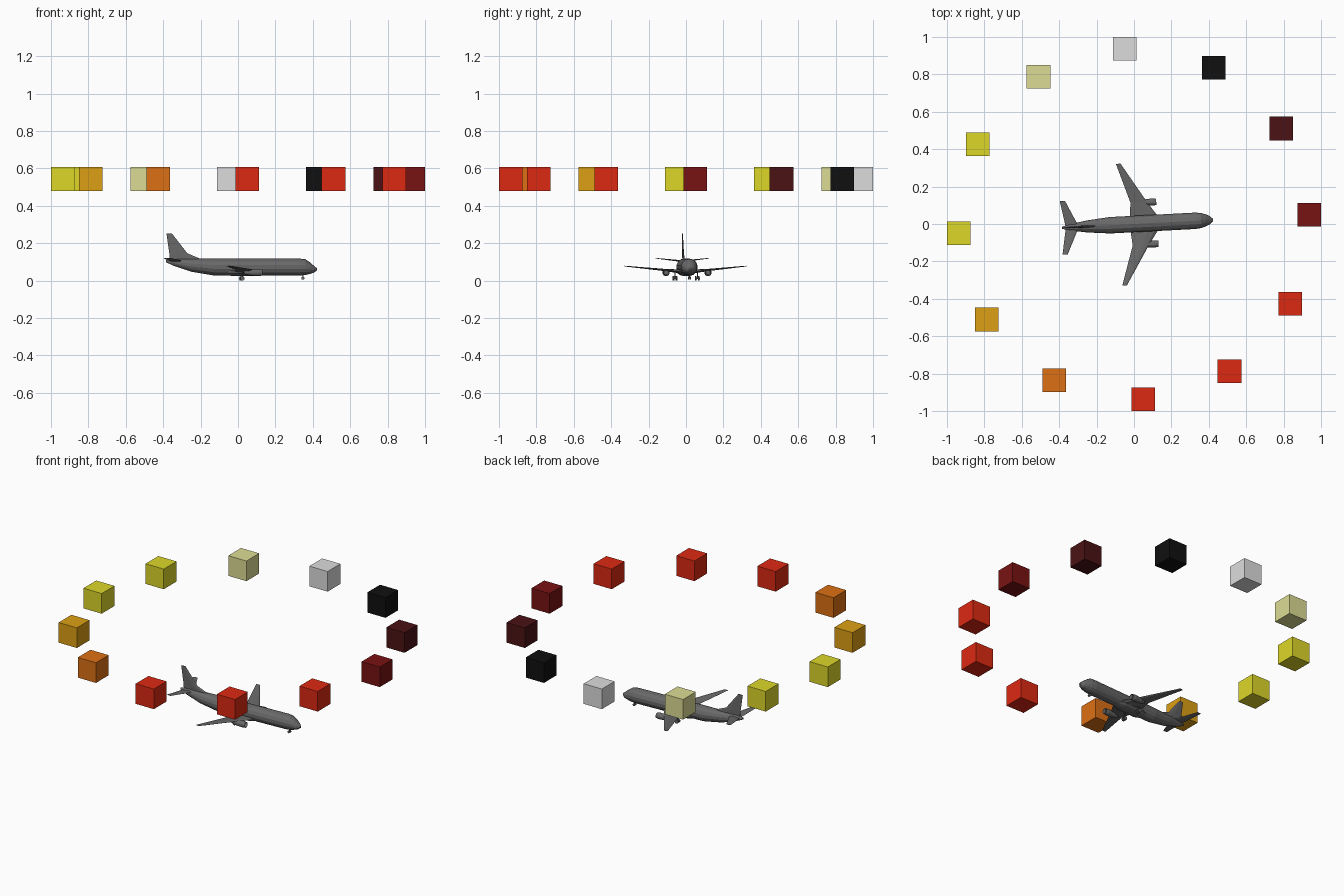
import bpy
import bmesh
import math
from mathutils import Matrix, Vector

if "Cube" in bpy.data.objects:
    bpy.data.objects.remove(bpy.data.objects["Cube"])

TURN = Matrix.Rotation(math.radians(3), 4, "Z")


def material(name, colour):
    mat = bpy.data.materials.new(name)
    mat.use_nodes = True
    rgba = (*colour, 1)
    mat.diffuse_color = rgba
    mat.node_tree.nodes["Principled BSDF"].inputs["Base Color"].default_value = rgba
    return mat


GREY = material("aircraft grey", (0.14, 0.14, 0.14))
WHITE = material("soft white", (0.72, 0.72, 0.72))
PALE = material("pale yellow", (0.72, 0.72, 0.30))
YELLOW = material("yellow", (0.72, 0.68, 0.022))
GOLD = material("gold", (0.72, 0.35, 0.007))
ORANGE = material("orange", (0.72, 0.16, 0.007))
RED = material("red", (0.72, 0.022, 0.006))
DARK_RED = material("dark red", (0.19, 0.006, 0.006))
MAROON = material("maroon", (0.07, 0.006, 0.007))
BLACK = material("black", (0.005, 0.005, 0.005))


def finish(name, bm, mat):
    bmesh.ops.recalc_face_normals(bm, faces=bm.faces)
    mesh = bpy.data.meshes.new(name)
    bm.to_mesh(mesh)
    bm.free()
    mesh.materials.append(mat)
    obj = bpy.data.objects.new(name, mesh)
    bpy.context.collection.objects.link(obj)
    return obj


def loft(name, rings):
    """Skin a row of equal rings, cap both ends, and turn to the flight heading."""
    bm = bmesh.new()
    rows = [[bm.verts.new(TURN @ Vector(p)) for p in ring] for ring in rings]
    for a, b in zip(rows, rows[1:]):
        for i in range(len(a)):
            j = (i + 1) % len(a)
            bm.faces.new((a[i], a[j], b[j], b[i]))
    bm.faces.new(rows[0])
    bm.faces.new(rows[-1])
    return finish(name, bm, GREY)


def body(name, stations, y=0, sides=12):
    """Round body along x from (x, bottom, top, half width) stations."""
    rings = []
    for x, low, high, half in stations:
        angles = [2 * math.pi * (i + 0.5) / sides for i in range(sides)]
        rings.append([(x, y + half * math.cos(a),
                       (low + high) / 2 + (high - low) / 2 * math.sin(a)) for a in angles])
    return loft(name, rings)


def blade(name, sections, upright=False):
    """Wing or fin from (lead x, trail x, span, height, thickness) sections."""
    rings = []
    for lead, trail, span, height, thick in sections:
        ring = []
        for along, side in ((0, 0), (0.12, 0.4), (0.4, 0.5), (1, 0.05),
                            (1, -0.05), (0.4, -0.5), (0.12, -0.4)):
            x = lead + (trail - lead) * along
            if upright:
                ring.append((x, side * thick, height))
            else:
                ring.append((x, span, height + side * thick))
        rings.append(ring)
    return loft(name, rings)


def rod(name, start, end, radius, sides=10):
    start, end = Vector(start), Vector(end)
    axis = end - start
    bm = bmesh.new()
    bmesh.ops.create_cone(bm, cap_ends=True, segments=sides, radius1=radius,
                          radius2=radius, depth=axis.length)
    spin = axis.to_track_quat("Z", "Y").to_matrix().to_4x4()
    bm.transform(TURN @ Matrix.Translation((start + end) / 2) @ spin)
    return finish(name, bm, GREY)


# Ring of coloured cubes
RING = [DARK_RED, MAROON, BLACK, WHITE, PALE, YELLOW,
        YELLOW, GOLD, ORANGE, RED, RED, RED]
for i, mat in enumerate(RING):
    angle = math.radians(3 + 30 * i)
    bm = bmesh.new()
    bmesh.ops.create_cube(bm, size=0.127)
    bm.transform(Matrix.Translation((0.938 * math.cos(angle), 0.938 * math.sin(angle), 0.544)))
    finish(f"ring_cube_{i + 1}", bm, mat)

# Fuselage, with raised tail cone and blunt nose
body("fuselage", [
    (-0.385, 0.098, 0.110, 0.006), (-0.34, 0.078, 0.116, 0.018),
    (-0.25, 0.048, 0.118, 0.033), (-0.13, 0.028, 0.118, 0.045),
    (0.33, 0.028, 0.118, 0.045), (0.36, 0.030, 0.115, 0.041),
    (0.385, 0.036, 0.098, 0.033), (0.405, 0.042, 0.081, 0.023),
    (0.422, 0.054, 0.067, 0.007)], sides=14)
body("belly_fairing", [
    (-0.08, 0.032, 0.06, 0.025), (-0.03, 0.024, 0.068, 0.046),
    (0.10, 0.024, 0.068, 0.046), (0.15, 0.032, 0.06, 0.025)])

# Tail fin with a shallow forward fillet
blade("tail_fin", [
    (-0.19, -0.365, 0, 0.112, 0.012), (-0.272, -0.368, 0, 0.147, 0.010),
    (-0.353, -0.383, 0, 0.251, 0.005)], upright=True)

# Mirrored wings, tailplanes, engines and main gear
for label, s in (("front", -1), ("back", 1)):
    blade("wing_" + label, [
        (0.145, -0.02, 0, 0.047, 0.022), (0.125, -0.02, s * 0.042, 0.050, 0.020),
        (0.075, -0.013, s * 0.115, 0.057, 0.012), (-0.055, -0.080, s * 0.326, 0.078, 0.004)])
    blade("tailplane_" + label, [
        (-0.295, -0.365, 0, 0.104, 0.010), (-0.362, -0.390, s * 0.143, 0.120, 0.003)])
    body("engine_" + label, [
        (0.025, 0.036, 0.052, 0.008), (0.06, 0.027, 0.061, 0.017),
        (0.105, 0.024, 0.064, 0.020), (0.125, 0.027, 0.061, 0.017),
        (0.110, 0.032, 0.056, 0.012)], y=s * 0.112)
    blade("engine_pylon_" + label, [
        (0.11, 0.03, s * 0.109, 0.058, 0.008), (0.11, 0.03, s * 0.115, 0.058, 0.008)])
    rod("main_leg_" + label, (0.02, s * 0.06, 0.01), (0.02, s * 0.06, 0.052), 0.003, 6)
    for k, offset in enumerate((-0.008, 0.008)):
        y = s * 0.06 + offset
        rod(f"main_wheel_{label}_{k + 1}", (0.02, y - 0.004, 0.012), (0.02, y + 0.004, 0.012), 0.012)

# Nose gear
rod("nose_leg", (0.347, 0, 0.012), (0.347, 0, 0.035), 0.003, 6)
for k, y in enumerate((-0.005, 0.005)):
    rod(f"nose_wheel_{k + 1}", (0.347, y - 0.003, 0.013), (0.347, y + 0.003, 0.013), 0.008)
